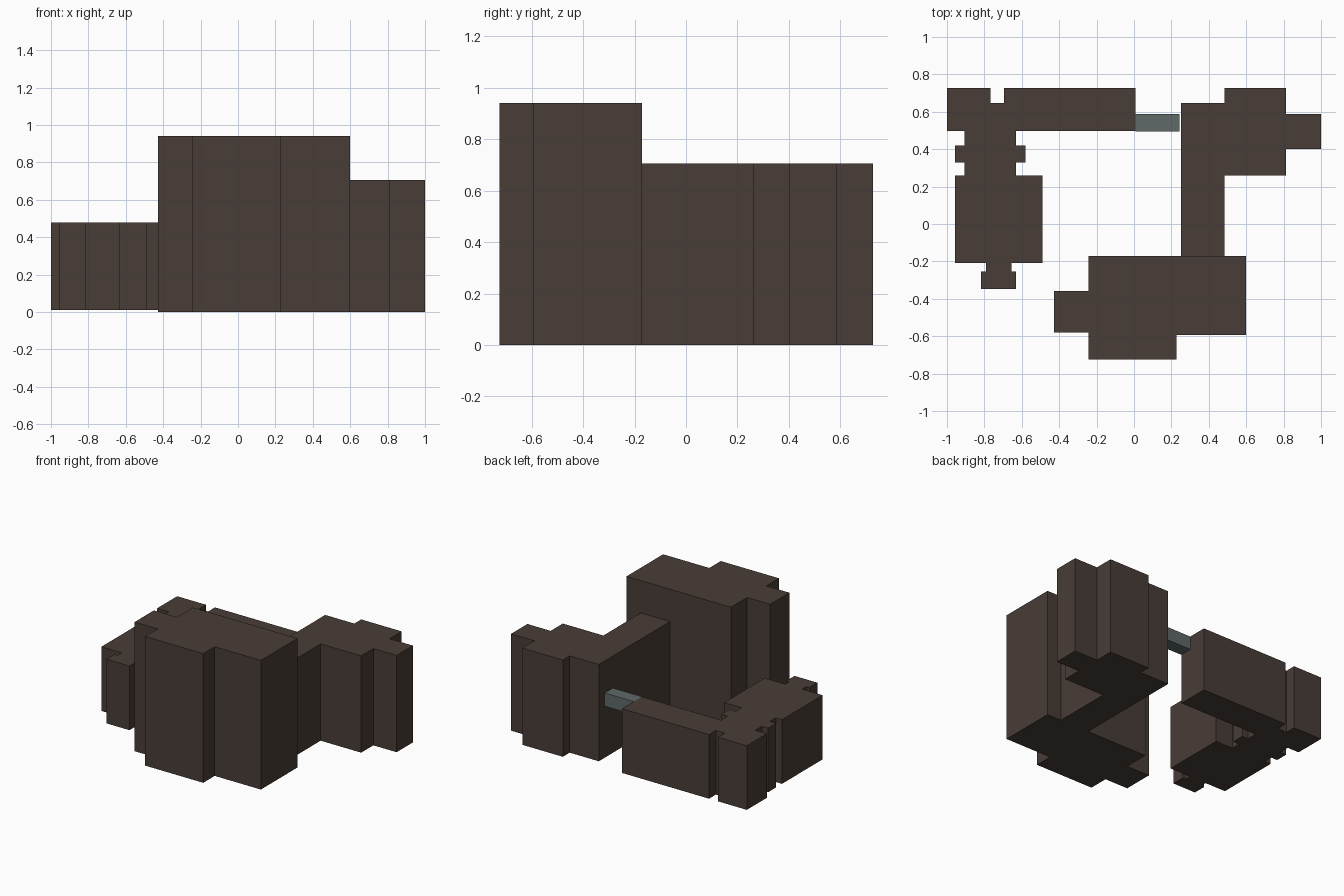
import bpy, bmesh


def material(name, rgb):
    m = bpy.data.materials.new(name)
    m.diffuse_color = (*rgb, 1.0)
    return m


brown = material("dark brown", (0.066, 0.046, 0.038))
grey = material("slate grey", (0.115, 0.140, 0.138))


def extrude_plan(name, plan, z0, z1, mat):
    """Closed prism from a floor plan outline."""
    bm = bmesh.new()
    base = bm.faces.new([bm.verts.new((x, y, z0)) for x, y in plan])
    ext = bmesh.ops.extrude_face_region(bm, geom=[base], use_keep_orig=True)
    tops = [g for g in ext["geom"] if isinstance(g, bmesh.types.BMVert)]
    bmesh.ops.translate(bm, verts=tops, vec=(0, 0, z1 - z0))
    bmesh.ops.recalc_face_normals(bm, faces=bm.faces)
    me = bpy.data.meshes.new(name)
    bm.to_mesh(me)
    bm.free()
    me.materials.append(mat)
    ob = bpy.data.objects.new(name, me)
    bpy.context.collection.objects.link(ob)
    return ob


# Low west wing: right half of the long arm mirrored about x = -0.7675 / -0.7225 as read
west_plan = [
    (-1, 0.727), (-0.768, 0.727), (-0.768, 0.648), (-0.695, 0.648),
    (-0.695, 0.727), (0.008, 0.727), (0.008, 0.497), (-0.63, 0.497),
    (-0.63, 0.42), (-0.58, 0.42), (-0.58, 0.328), (-0.63, 0.328),
    (-0.63, 0.26), (-0.49, 0.26), (-0.49, -0.208), (-0.655, -0.208),
    (-0.655, -0.255), (-0.632, -0.255), (-0.632, -0.348), (-0.817, -0.348),
    (-0.817, -0.255), (-0.792, -0.255), (-0.792, -0.208), (-0.957, -0.208),
    (-0.957, 0.26), (-0.907, 0.26), (-0.907, 0.328), (-0.957, 0.328),
    (-0.957, 0.42), (-0.907, 0.42), (-0.907, 0.497), (-1, 0.497),
]
extrude_plan("west_wing", west_plan, 0.01, 0.478, brown)

# Tall front block
front_plan = [
    (-0.242, -0.172), (0.6, -0.172), (0.6, -0.593), (0.227, -0.593),
    (0.227, -0.725), (-0.242, -0.725), (-0.242, -0.58), (-0.428, -0.58),
    (-0.428, -0.358), (-0.242, -0.358),
]
extrude_plan("front_block", front_plan, 0.0, 0.942, brown)

# Mid-height east wing, meeting the back of the front block
east_plan = [
    (0.25, -0.172), (0.25, 0.648), (0.485, 0.648), (0.485, 0.727),
    (0.812, 0.727), (0.812, 0.588), (1, 0.588), (1, 0.4),
    (0.812, 0.4), (0.812, 0.26), (0.485, 0.26), (0.485, -0.172),
]
extrude_plan("east_wing", east_plan, 0.0, 0.706, brown)

# Raised walkway between the wings
extrude_plan("connecting_bridge",
             [(0.009, 0.494), (0.244, 0.494), (0.244, 0.588), (0.009, 0.588)],
             0.38, 0.477, grey)
